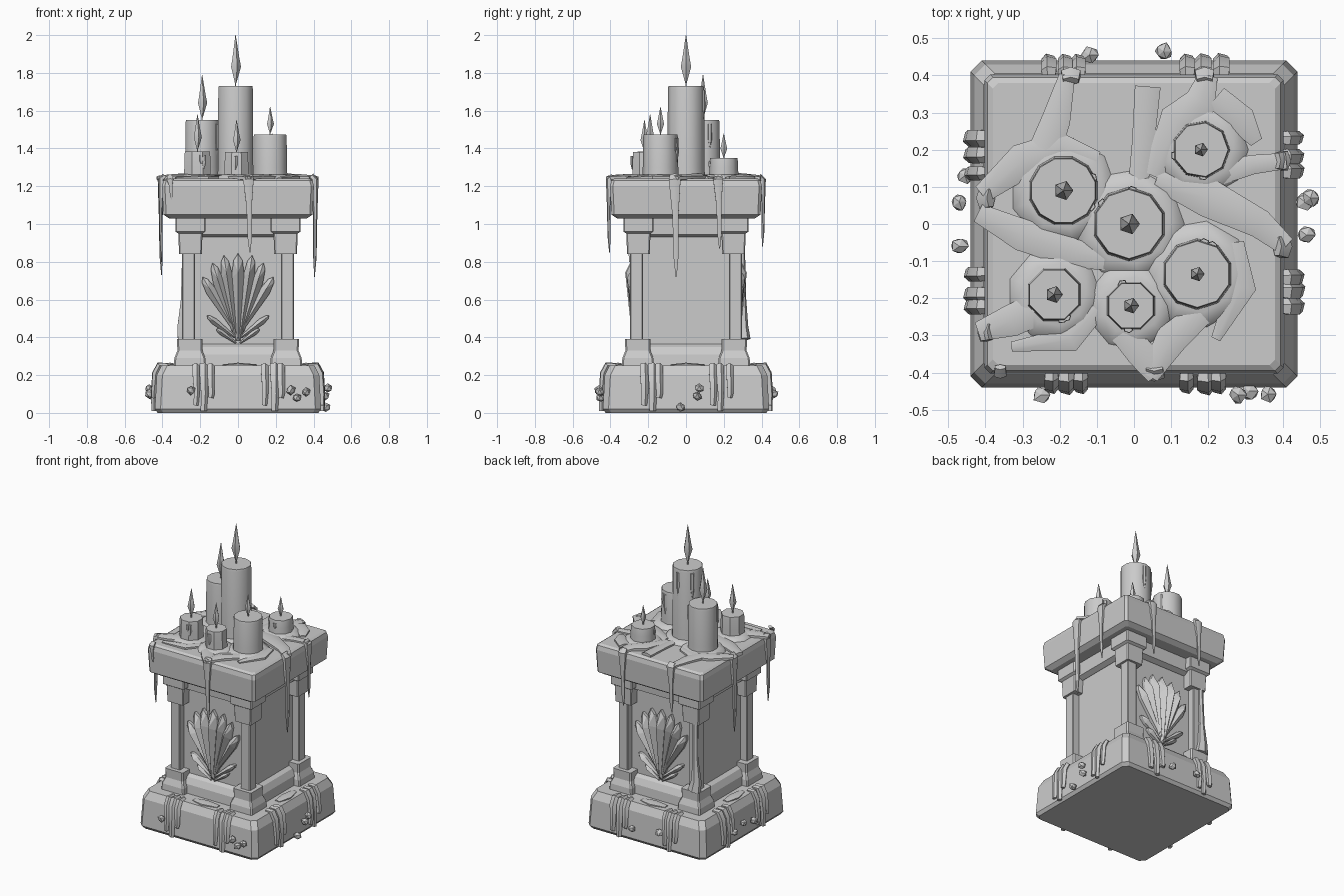
import bpy, bmesh, math, random
from mathutils import Vector, Matrix

random.seed(4)
mat = bpy.data.materials.new("pale_grey")
mat.diffuse_color = (0.6, 0.6, 0.6, 1)
smooth = []


def finish(name, bm, turn=0, soft=False):
    bmesh.ops.recalc_face_normals(bm, faces=bm.faces)
    bm.transform(Matrix.Rotation(turn * math.pi / 2, 4, 'Z'))
    me = bpy.data.meshes.new(name)
    bm.to_mesh(me)
    bm.free()
    me.materials.append(mat)
    ob = bpy.data.objects.new(name, me)
    bpy.context.collection.objects.link(ob)
    if soft:
        smooth.append(ob)
    return ob


def skin(bm, rings):
    """Join vertex rings into a closed capped body."""
    vs = [[bm.verts.new(p) for p in r] for r in rings]
    n = len(vs[0])
    for a, b in zip(vs, vs[1:]):
        for i in range(n):
            j = (i + 1) % n
            bm.faces.new((a[i], a[j], b[j], b[i]))
    bm.faces.new(vs[0][::-1])
    bm.faces.new(vs[-1])


def block(name, profile, cut=0.015, cx=0, cy=0):
    """Stacked square sections (half width, z) with cut corners."""
    bm = bmesh.new()
    rings = []
    for h, z in profile:
        c = h - cut
        rings.append([(cx + x, cy + y, z) for x, y in
                      ((c, -h), (h, -c), (h, c), (c, h), (-c, h), (-h, c), (-h, -c), (-c, -h))])
    skin(bm, rings)
    return finish(name, bm)


def sweep(name, pts, radii, sides=6, ref=(0, 0, 1), flat=1.0, turn=0):
    """Tapered tube along a path, flattened along the ref direction."""
    pts = [Vector(p) for p in pts]
    bm = bmesh.new()
    rings = []
    for i, p in enumerate(pts):
        t = (pts[min(i + 1, len(pts) - 1)] - pts[max(i - 1, 0)]).normalized()
        u = t.cross(Vector(ref)).normalized()
        v = u.cross(t)
        r = radii[i]
        rings.append([p + u * r * math.cos(a) + v * r * flat * math.sin(a)
                      for a in (2 * math.pi * (k + 0.5) / sides for k in range(sides))])
    skin(bm, rings)
    return finish(name, bm, turn, True)


# Stone pedestal
block("plinth", [(0.425, 0), (0.44, 0.02), (0.43, 0.2), (0.405, 0.25)], 0.03)
block("lower_band", [(0.30, 0.24), (0.295, 0.31), (0.275, 0.35), (0.25, 0.365)])
block("shaft", [(0.25, 0.3), (0.25, 1.04)], 0.005)
block("upper_band", [(0.255, 0.93), (0.285, 0.945), (0.29, 1.04)])
block("top_slab", [(0.365, 1.03), (0.395, 1.05), (0.402, 1.2), (0.395, 1.23), (0.38, 1.24)], 0.015)
for sx in (-1, 1):
    for sy in (-1, 1):
        block("corner_foot", [(0.085, 0.24), (0.082, 0.29), (0.066, 0.33), (0.068, 0.39)],
              0.008, sx * 0.255, sy * 0.255)
        block("corner_column", [(0.035, 0.38), (0.035, 0.86)], 0.005, sx * 0.262, sy * 0.262)
        block("corner_capital", [(0.06, 0.84), (0.064, 0.95), (0.08, 0.96), (0.08, 1.035)],
              0.006, sx * 0.252, sy * 0.252)


# Fan ornament on front and back
def leaf(x0, z0, x1, z1, w, depth, turn):
    bm = bmesh.new()
    a, b = Vector((x0, 0, z0)), Vector((x1, 0, z1))
    d = b - a
    s = Vector((d.z, 0, -d.x)).normalized() * w
    y0, y1 = Vector((0, -0.245, 0)), Vector((0, -0.27, 0))
    outline = [a - s * 0.35, a + s * 0.35, a + d * 0.72 + s, a + d * 0.92 + s * 0.65, b,
               a + d * 0.92 - s * 0.65, a + d * 0.72 - s]
    back = [bm.verts.new(p + y0) for p in outline]
    rim = [bm.verts.new(p + y1) for p in outline]
    r0 = bm.verts.new(a + d * 0.05 + Vector((0, -0.262 - depth * 0.4, 0)))
    r1 = bm.verts.new(a + d * 0.78 + Vector((0, -0.262 - depth, 0)))
    bm.faces.new(back)
    for i in range(7):
        j = (i + 1) % 7
        bm.faces.new((back[i], back[j], rim[j], rim[i]))
    bm.faces.new((rim[0], rim[1], r0))
    bm.faces.new((rim[1], rim[2], r1, r0))
    for i in (2, 3, 4, 5):
        bm.faces.new((rim[i], rim[i + 1], r1))
    bm.faces.new((rim[6], rim[0], r0, r1))
    finish("fan_leaf", bm, turn)


for turn in (0, 2):
    leaf(0, 0.38, 0, 0.845, 0.036, 0.06, turn)
    for s in (-1, 1):
        leaf(s * 0.012, 0.41, s * 0.075, 0.835, 0.032, 0.055, turn)
        leaf(s * 0.02, 0.43, s * 0.135, 0.795, 0.03, 0.05, turn)
        leaf(s * 0.025, 0.45, s * 0.188, 0.72, 0.028, 0.042, turn)
        leaf(s * 0.015, 0.40, s * 0.165, 0.515, 0.018, 0.035, turn)
        leaf(s * 0.01, 0.37, s * 0.115, 0.445, 0.014, 0.03, turn)

# Candles with wicks, flames and a pool of wax: x, y, radius, top, flame tip
candles = [(-0.013, 0.0, 0.098, 1.73, 2.0, 10), (-0.19, 0.09, 0.093, 1.55, 1.79, 12),
           (0.18, 0.20, 0.077, 1.35, 1.48, 9), (0.17, -0.135, 0.094, 1.475, 1.62, 10),
           (-0.215, -0.19, 0.075, 1.385, 1.58, 8), (-0.008, -0.22, 0.068, 1.38, 1.55, 8)]
Y = (0, 1, 0)
for x, y, r, top, tip, n in candles:
    sweep("candle", [(x, y, 1.22), (x, y, 1.30), (x, y, top - 0.015), (x, y, top)],
          [r * 1.04, r, r * 0.98, r * 0.95], n, Y)
    sweep("wax_pool", [(x, y, 1.225), (x, y, 1.25), (x, y, 1.262)],
          [r + 0.06, r + 0.045, r + 0.01], 9, Y)
    h = tip - top
    w = 0.01 + 0.07 * h
    sweep("wick", [(x, y, top - 0.01), (x, y, top + 0.12 * h)], [0.005, 0.004], 4, Y)
    sweep("flame", [(x, y, top + 0.06 * h), (x, y, top + 0.38 * h), (x, y, top + 0.55 * h), (x, y, tip)],
          [0.004, w, w * 0.7, 0.001], 5, Y)
    # wax running down the candle
    for k in range(2):
        a = random.uniform(0, 6.28)
        c, s = math.cos(a), math.sin(a)
        px, py = x + c * r * 0.95, y + s * r * 0.95
        L = (top - 1.25) * random.uniform(0.3, 0.6)
        sweep("candle_drip", [(px, py, top - 0.02), (px, py, top - 0.02 - L * 0.6), (px, py, top - 0.02 - L)],
              [0.012, 0.014, 0.003], 5, (c, s, 0), 0.7)

# Wax flowing over the slab: path points and half widths
flows = [([(-0.1, 0.17), (-0.2, 0.21), (-0.3, 0.17), (-0.41, 0.08)], [0.03, 0.045, 0.055, 0.03]),
         ([(-0.42, 0.03), (-0.3, -0.03), (-0.16, -0.08), (-0.05, -0.1)], [0.03, 0.05, 0.045, 0.03]),
         ([(-0.24, 0.2), (-0.21, 0.28), (-0.18, 0.4)], [0.05, 0.045, 0.025]),
         ([(0.01, 0.1), (0.025, 0.22), (0.037, 0.37)], [0.03, 0.035, 0.04]),
         ([(0.05, 0.13), (0.12, 0.28), (0.18, 0.33), (0.2, 0.4)], [0.03, 0.06, 0.05, 0.03]),
         ([(0.22, 0.34), (0.29, 0.28), (0.33, 0.22)], [0.04, 0.045, 0.02]),
         ([(0.06, 0.12), (0.2, 0.07), (0.34, 0.0), (0.41, -0.06)], [0.03, 0.06, 0.045, 0.03]),
         ([(0.2, 0.13), (0.32, 0.16), (0.41, 0.17)], [0.04, 0.03, 0.025]),
         ([(0.27, -0.05), (0.29, -0.17), (0.22, -0.31)], [0.03, 0.045, 0.015]),
         ([(0.18, -0.24), (0.1, -0.31), (0.04, -0.41)], [0.04, 0.05, 0.03]),
         ([(-0.04, -0.28), (0.02, -0.35), (0.06, -0.41)], [0.04, 0.045, 0.03]),
         ([(-0.1, -0.23), (-0.17, -0.31), (-0.33, -0.33)], [0.03, 0.04, 0.015]),
         ([(-0.24, -0.22), (-0.33, -0.26), (-0.42, -0.29)], [0.05, 0.05, 0.03])]
for path, widths in flows:
    sweep("wax_flow", [(x, y, 1.243) for x, y in path], widths, 6, (0, 0, 1), 0.45)

# Wax drips hanging over the slab edge: side, position along it, lower end, width
drips = [(0, 0.055, 0.85, 0.032), (0, -0.36, 1.13, 0.02), (1, -0.06, 0.72, 0.036), (1, 0.17, 0.87, 0.03),
         (2, 0.17, 0.93, 0.03), (2, -0.19, 0.88, 0.03), (3, -0.07, 0.73, 0.034), (3, 0.29, 0.8, 0.03)]
for side, s, end, w in drips:
    d, L = -0.405, 1.25 - end
    sweep("wax_drip", [(s, d + 0.02, 1.255), (s, d, 1.235), (s + 0.004, d - 0.004, 1.25 - L * 0.4),
                       (s + 0.007, d - 0.002, 1.25 - L * 0.8), (s + 0.008, d, end)],
          [w * 0.8, w, w * 0.5, w * 0.42, 0.003], 6, (0, -1, 0), 0.6, side)

# Old wax running down one back corner column
sweep("corner_wax", [(-0.28, 0.30, 0.85), (-0.285, 0.305, 0.6), (-0.29, 0.305, 0.46), (-0.28, 0.31, 0.39)],
      [0.018, 0.02, 0.035, 0.045], 6, (0, 1, 0), 0.7)

# Hardened wax strands down the plinth
for side in range(4):
    for c in (-0.19, 0.18):
        for k, dx in enumerate((-0.04, 0.005, 0.045)):
            s = c + dx + random.uniform(-0.008, 0.008)
            low = (0.03, 0.0, 0.07)[k] + 0.01
            w = random.uniform(0.02, 0.028)
            sweep("plinth_strand", [(s, -0.37, 0.25), (s, -0.415, 0.25), (s, -0.435, 0.21),
                                    (s + 0.004, -0.445, 0.1), (s, -0.445, low)],
                  [w * 0.7, w, w, w * 0.8, w * 0.7], 5, (0, -1, 0.3), 0.8, side)
    sweep("ledge_wax", [(-0.08, -0.35, 0.25), (0, -0.36, 0.252), (0.1, -0.35, 0.25)],
          [0.02, 0.04, 0.02], 6, (0, 0, 1), 0.35, side)

# Loose chips of wax around the plinth
chips = [(-0.12, 0.455, 0.12), (0.08, 0.465, 0.1), (-0.47, 0.06, 0.13), (-0.47, -0.06, 0.1),
         (-0.455, 0.13, 0.09), (0.475, 0.07, 0.13), (0.465, -0.03, 0.03), (0.46, 0.06, 0.09),
         (-0.25, -0.46, 0.12), (0.28, -0.46, 0.12), (0.36, -0.458, 0.11), (0.31, -0.45, 0.08)]
for x, y, z in chips:
    bm = bmesh.new()
    bmesh.ops.create_icosphere(bm, subdivisions=1, radius=0.027)
    for v in bm.verts:
        v.co *= random.uniform(0.75, 1.05)
    bm.transform(Matrix.Translation((x, y, z)))
    finish("wax_chip", bm)

# Soft shading on wax with sharp edges kept
bpy.ops.object.select_all(action='DESELECT')
for ob in smooth:
    ob.select_set(True)
bpy.context.view_layer.objects.active = smooth[0]
bpy.ops.object.shade_smooth_by_angle(angle=math.radians(42))
